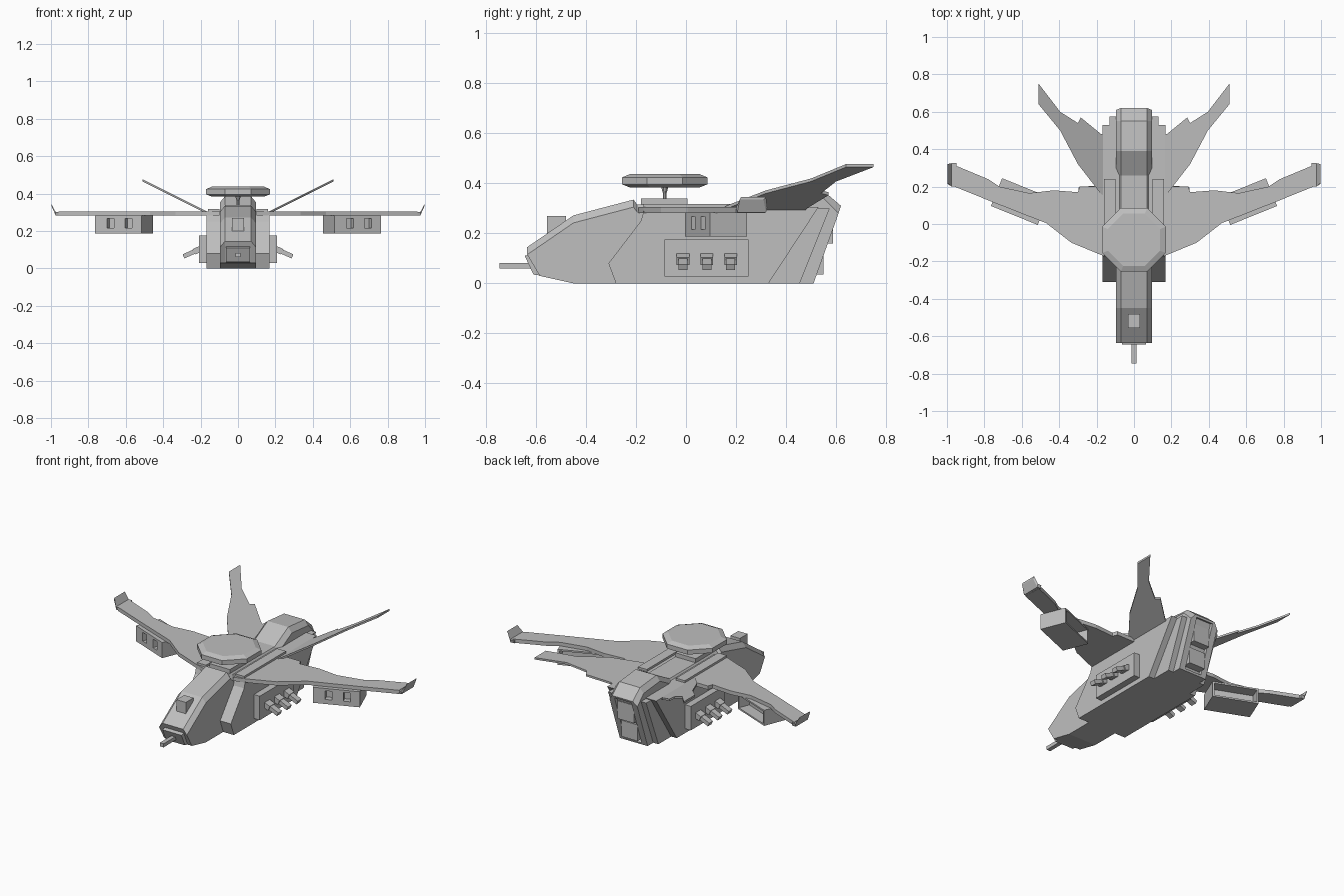
import bpy, bmesh, math
from mathutils import Matrix, Vector

old = bpy.data.objects.get("Cube")
if old:
    bpy.data.objects.remove(old)

grey = bpy.data.materials.new("hull_grey")
grey.use_nodes = True
tone = (0.52, 0.52, 0.52, 1)
grey.diffuse_color = tone
grey.node_tree.nodes["Principled BSDF"].inputs["Base Color"].default_value = tone


def finish(name, bm):
    bmesh.ops.recalc_face_normals(bm, faces=bm.faces)
    mesh = bpy.data.meshes.new(name)
    bm.to_mesh(mesh)
    bm.free()
    mesh.materials.append(grey)
    obj = bpy.data.objects.new(name, mesh)
    bpy.context.scene.collection.objects.link(obj)
    return obj


def loft(name, layers):
    """Skin equal-length loops of points and cap both ends."""
    bm = bmesh.new()
    rings = [[bm.verts.new(p) for p in layer] for layer in layers]
    n = len(rings[0])
    for a, b in zip(rings, rings[1:]):
        for i in range(n):
            j = (i + 1) % n
            bm.faces.new((a[i], a[j], b[j], b[i]))
    bm.faces.new(rings[0])
    bm.faces.new(rings[-1])
    return finish(name, bm)


def side_loft(name, sections):
    """Loft side profiles (y, z), each placed at its own x."""
    return loft(name, [[(x, y, z) for y, z in prof] for x, prof in sections])


def box(name, lo, hi):
    (x0, y0, z0), (x1, y1, z1) = lo, hi
    prof = [(y0, z0), (y1, z0), (y1, z1), (y0, z1)]
    return side_loft(name, [(x0, prof), (x1, prof)])


def plate(name, outline, height, thick, s):
    """Thin sheet with a top outline; height gives z from x."""
    return loft(name, [[(s * x, y, height(x) + d) for x, y in outline]
                       for d in (0, thick)])


def recess(obj, direction, border, depth):
    """Sink an inset panel into the face that best matches a direction."""
    bm = bmesh.new()
    bm.from_mesh(obj.data)
    face = max(bm.faces, key=lambda f: f.normal.dot(Vector(direction)))
    push = face.normal * -depth
    bmesh.ops.inset_region(bm, faces=[face], thickness=border)
    new = bmesh.ops.extrude_face_region(bm, geom=[face])["geom"]
    bmesh.ops.translate(bm, vec=push, verts=[v for v in new if isinstance(v, bmesh.types.BMVert)])
    if face.is_valid:
        bm.faces.remove(face)
    bm.to_mesh(obj.data)
    bm.free()


# Central fuselage with chamfered roof and raised tail hump
roof = [(-0.635, 0.145), (-0.45, 0.272), (-0.21, 0.335), (-0.195, 0.315),
        (0.26, 0.315), (0.39, 0.385), (0.55, 0.37), (0.62, 0.31)]
belly = [(0.51, 0), (-0.45, 0), (-0.585, 0.03)]
edge = [(y, z - 0.03) for y, z in roof[:-1]] + [(0.61, 0.28)]
hull = side_loft("fuselage", [(-0.095, edge + belly), (-0.07, roof + belly),
                              (0.07, roof + belly), (0.095, edge + belly)])
recess(hull, (0, 0.94, -0.33), 0.018, 0.02)
box("upper_tail_panel", (-0.055, 0.5, 0.16), (0.055, 0.588, 0.27))
box("lower_tail_panel", (-0.055, 0.45, 0.035), (0.055, 0.55, 0.135))

# Wide mid body, stepping in towards the tail
mid = [(-0.31, 0.08), (-0.18, 0.25), (-0.165, 0.305), (0.53, 0.305),
       (0.33, 0), (-0.28, 0)]
side_loft("mid_body", [(-0.168, mid), (0.168, mid)])
step = [(0.2, 0), (0.455, 0), (0.575, 0.3), (0.2, 0.3)]
side_loft("rear_step", [(-0.13, step), (0.13, step)])

# Nose sensor, gun mount and barrel
box("nose_sensor", (-0.032, -0.555, 0.18), (0.032, -0.48, 0.27))
mount = [(-0.645, 0.11), (-0.61, 0.12), (-0.57, 0.03), (-0.61, 0.035)]
side_loft("gun_mount", [(-0.065, mount), (0.065, mount)])
box("nose_gun", (-0.013, -0.745, 0.06), (0.013, -0.59, 0.082))

# Radar dish on its mast
cy = -0.085


def octagon(r, z):
    ring = [math.radians(22.5 + 45 * i) for i in range(8)]
    r /= math.cos(math.radians(22.5))
    return [(r * math.cos(a), cy + r * math.sin(a), z) for a in ring]


loft("radar_dish", [octagon(0.14, 0.384), octagon(0.17, 0.396),
                    octagon(0.17, 0.424), octagon(0.14, 0.437)])
box("dish_base", (-0.07, -0.18, 0.3), (0.07, 0.005, 0.34))
loft("dish_mast", [octagon(0.007, 0.33), octagon(0.007, 0.36), octagon(0.016, 0.39)])

# Top outlines of wing and tail fin
wing_shape = [(0.1, -0.19), (0.165, -0.17), (0.335, -0.1), (0.47, 0.005),
              (0.75, 0.115), (0.96, 0.2), (0.96, 0.315), (0.78, 0.24),
              (0.72, 0.2), (0.56, 0.165), (0.43, 0.18), (0.3, 0.17),
              (0.29, 0.2), (0.1, 0.2)]
fin_shape = [(0.15, 0.14), (0.18, 0.165), (0.3, 0.32), (0.395, 0.5), (0.51, 0.64),
             (0.51, 0.75), (0.41, 0.62), (0.395, 0.6), (0.3, 0.54),
             (0.285, 0.57), (0.175, 0.48), (0.15, 0.48)]
tip = [(0.205, 0.283), (0.32, 0.283), (0.325, 0.302), (0.2, 0.302)]
tip_top = [(0.215, 0.335), (0.31, 0.335), (0.32, 0.345), (0.22, 0.345)]

for s, side in ((1, "left"), (-1, "right")):
    plate(side + "_wing", wing_shape, lambda x: 0.282, 0.023, s)
    plate(side + "_tail_fin", fin_shape, lambda x: 0.295 + 0.5 * (x - 0.17), 0.012, s)
    side_loft(side + "_winglet", [(s * 0.95, tip), (s * 0.975, tip), (s * 0.998, tip_top)])
    box(side + "_wing_root", (s * 0.1, -0.17, 0.295), (s * 0.16, 0.24, 0.318))

    # Wing pod: swept box, open at the back, with two front ports
    pod = box(side + "_wing_pod", (-0.135, -0.08, 0.187), (0.135, 0.08, 0.283))
    recess(pod, (0, 1, 0), 0.014, 0.07)
    place = Matrix.Translation((s * 0.61, 0.12, 0)) @ Matrix.Rotation(s * math.radians(22), 4, "Z")
    for x in (-0.045, 0.06):
        port = box("port_cutter", (x - 0.02, -0.12, 0.215), (x + 0.02, -0.045, 0.268))
        cut = pod.modifiers.new("port", "BOOLEAN")
        cut.object = port
        cut.solver = "EXACT"
        bpy.context.view_layer.objects.active = pod
        bpy.ops.object.modifier_apply(modifier=cut.name)
        bpy.data.objects.remove(port)
    pod.data.transform(place)

    # Side armour panel with three angled guns
    box(side + "_gun_panel", (s * 0.15, -0.085, 0.028), (s * 0.208, 0.25, 0.176))
    aim = Matrix.Translation((s * 0.2, 0, 0.105)) @ Matrix.Rotation(s * math.radians(24), 4, "Y")
    for i, y in enumerate((-0.012, 0.083, 0.178)):
        for part, a, b, w, h in (("gun_block", -0.01, 0.04, 0.025, 0.016),
                                 ("gun_barrel", 0.03, 0.1, 0.018, 0.012)):
            gun = box(f"{side}_{part}_{i + 1}", (s * a, y - w, -h), (s * b, y + w, h))
            gun.data.transform(aim)
